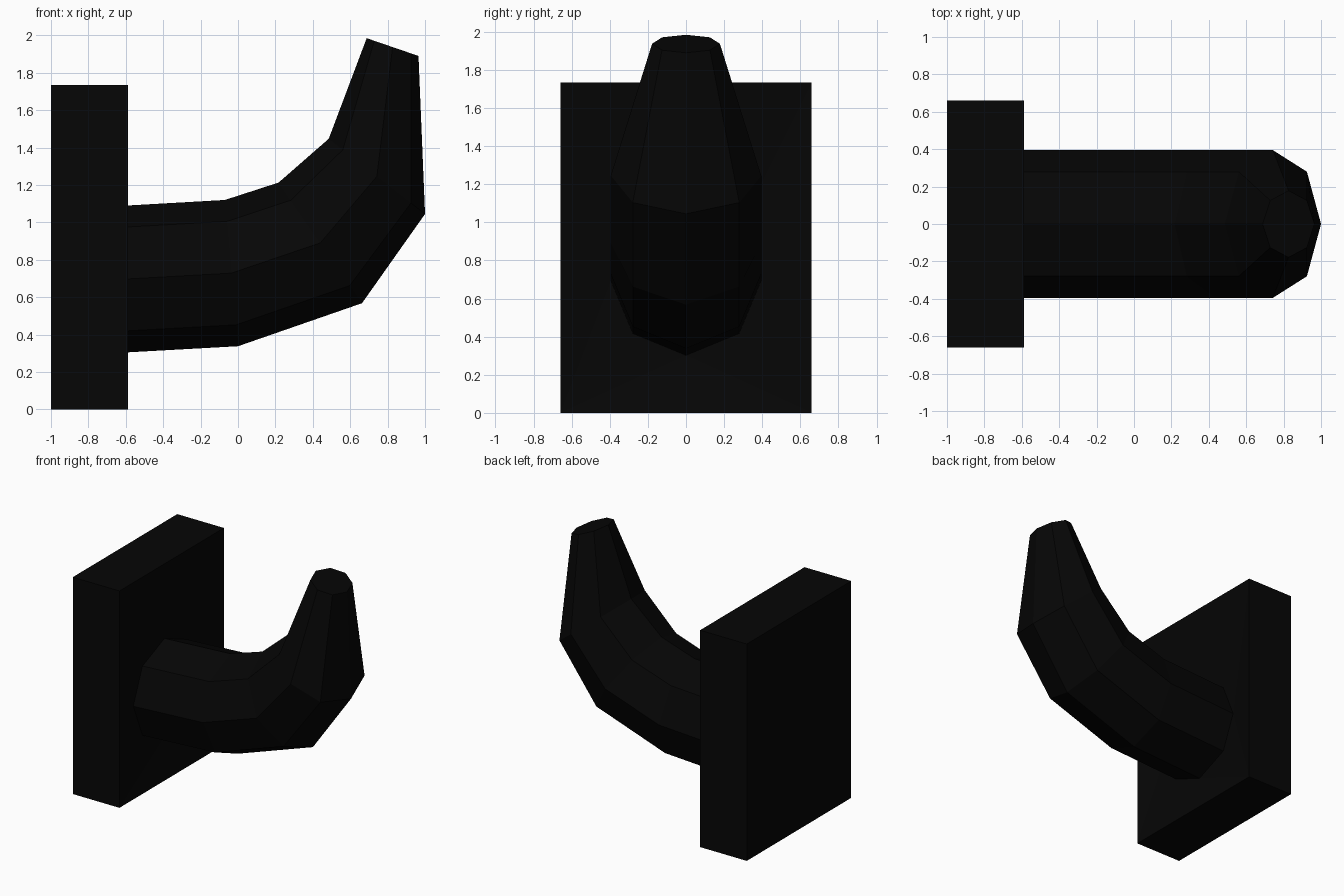
import bpy
import bmesh
from math import sin, cos, pi
from mathutils import Vector

cube = bpy.data.objects.get("Cube")
if cube:
    bpy.data.objects.remove(cube, do_unlink=True)

black = bpy.data.materials.new("matte_black")
black.use_nodes = True
colour = (0.0017, 0.0017, 0.0017, 1)
black.diffuse_color = colour
black.node_tree.nodes["Principled BSDF"].inputs["Base Color"].default_value = colour

SIDES = 8
# Arm sections: inner point (x, z), outer point (x, z) and half width in y
SECTIONS = [
    ((-0.65, 1.087), (-0.65, 0.302), 0.395),
    ((-0.07, 1.12), (0.00, 0.338), 0.395),
    ((0.217, 1.213), (0.663, 0.568), 0.395),
    ((0.485, 1.447), (1.00, 1.045), 0.395),
    ((0.688, 1.985), (0.965, 1.89), 0.178),
]


def add_ring(bm, inner, outer, half_width):
    a = Vector((inner[0], 0, inner[1]))
    b = Vector((outer[0], 0, outer[1]))
    centre, radius = (a + b) / 2, (a - b) / 2
    side = Vector((0, half_width, 0))
    angles = [2 * pi * i / SIDES for i in range(SIDES)]
    return [bm.verts.new(centre + radius * cos(t) + side * sin(t)) for t in angles]


def add_object(name, bm):
    bmesh.ops.recalc_face_normals(bm, faces=bm.faces[:])
    mesh = bpy.data.meshes.new(name)
    bm.to_mesh(mesh)
    bm.free()
    mesh.materials.append(black)
    obj = bpy.data.objects.new(name, mesh)
    bpy.context.collection.objects.link(obj)
    return obj


# Wall plate: a box whose arm side dips gently towards the root of the arm
bm = bmesh.new()
bmesh.ops.create_cube(bm, size=1)
bmesh.ops.scale(bm, vec=(0.413, 1.32, 1.735), verts=bm.verts)
bmesh.ops.translate(bm, vec=(-0.7935, 0, 0.8675), verts=bm.verts)
arm_side = max(bm.faces, key=lambda f: f.calc_center_median().x)
middle = arm_side.calc_center_median()
corners = {(v.co.y > 0, v.co.z > middle.z): v for v in arm_side.verts}
corners = [corners[key] for key in ((1, 1), (1, 0), (0, 0), (0, 1))]
bmesh.ops.delete(bm, geom=[arm_side], context="FACES_ONLY")
root = add_ring(bm, *SECTIONS[0])
for k, corner in enumerate(corners):
    before, diagonal, after = root[2 * k], root[2 * k + 1], root[(2 * k + 2) % SIDES]
    bm.faces.new((corner, before, diagonal))
    bm.faces.new((corner, diagonal, after))
    bm.faces.new((corner, after, corners[(k + 1) % 4]))
add_object("wall_plate", bm)

# Hook arm: octagonal sections joined into a tapering, upturned tube
bm = bmesh.new()
rings = [add_ring(bm, *section) for section in SECTIONS]
for r, s in zip(rings, rings[1:]):
    for i in range(SIDES):
        j = (i + 1) % SIDES
        bm.faces.new((r[i], r[j], s[j], s[i]))
bm.faces.new(rings[0])
bm.faces.new(rings[-1])
add_object("hook_arm", bm)
